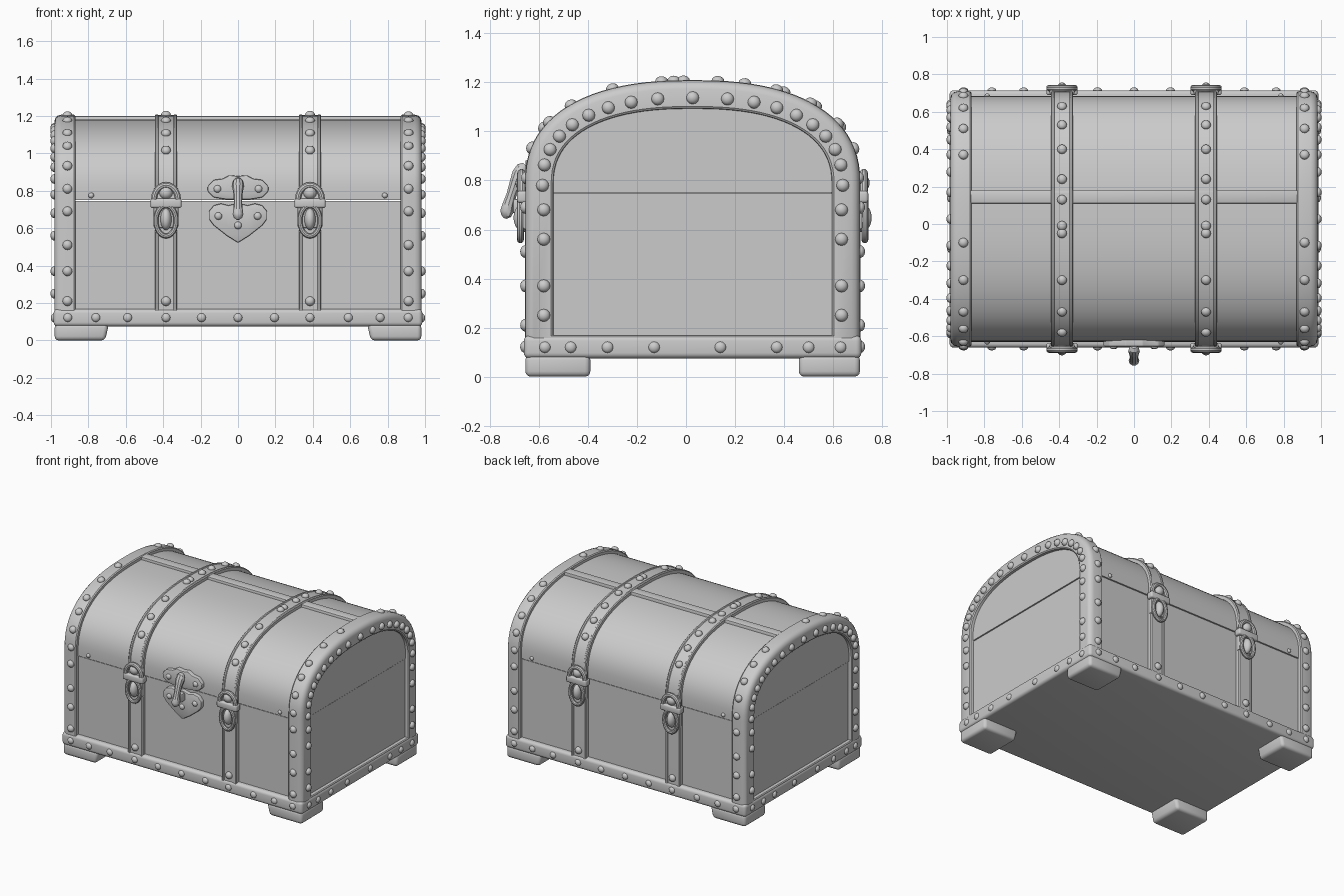
import bpy, bmesh
from math import sin, cos, pi, sqrt
from mathutils import Vector, Matrix

if "Cube" in bpy.data.objects:
    bpy.data.objects.remove(bpy.data.objects["Cube"])

CY, HALF, SPRING, RISE, POW = 0.027, 0.682, 0.78, 0.427, 2.4
FRONT, BACK = CY - HALF, CY + HALF
END = 0.982


def add(name, bm, bevel=0, segs=3):
    bmesh.ops.recalc_face_normals(bm, faces=bm.faces)
    me = bpy.data.meshes.new(name)
    bm.to_mesh(me)
    bm.free()
    ob = bpy.data.objects.new(name, me)
    bpy.context.collection.objects.link(ob)
    if bevel:
        m = ob.modifiers.new("round", 'BEVEL')
        m.width, m.segments, m.limit_method = bevel, segs, 'ANGLE'
    return ob


def arch(t, i=0):
    """Point (y, z) on the domed outline, inset by i."""
    c, s = cos(t), max(0, sin(t))
    return (CY + (HALF - i) * (abs(c) ** (2 / POW)) * (1 if c > 0 else -1),
            SPRING + (RISE - i) * s ** (2 / POW))


def outline(i, z0, n=44):
    return ([(FRONT + i, z0)] + [arch(pi - pi * k / n, i) for k in range(n + 1)]
            + [(BACK - i, z0)])


def loft(name, sections):
    """Skin outlines given as (x, inset, bottom z)."""
    bm = bmesh.new()
    loops = [[bm.verts.new((x, y, z)) for y, z in outline(i, z0)] for x, i, z0 in sections]
    for a, b in zip(loops, loops[1:]):
        for k in range(len(a)):
            j = (k + 1) % len(a)
            bm.faces.new((a[k], a[j], b[j], b[k]))
    bm.faces.new(loops[0])
    bm.faces.new(loops[-1])
    return add(name, bm)


def box(name, lo, hi, bevel=0, segs=3):
    lo, hi = Vector(lo), Vector(hi)
    bm = bmesh.new()
    bmesh.ops.create_cube(bm, size=1, matrix=Matrix.Translation((lo + hi) / 2)
                          @ Matrix.Diagonal((*(hi - lo), 1)))
    return add(name, bm, bevel, segs)


def plate(name, half, y0, y1, bevel):
    """Flat plate from the right half of a symmetric (x, z) outline."""
    pts = half + [(-x, z) for x, z in reversed(half) if x > 0]
    bm = bmesh.new()
    a = [bm.verts.new((x, y0, z)) for x, z in pts]
    b = [bm.verts.new((x, y1, z)) for x, z in pts]
    bm.faces.new(a)
    bm.faces.new(b)
    for k in range(len(a)):
        j = (k + 1) % len(a)
        bm.faces.new((a[k], a[j], b[j], b[k]))
    return add(name, bm, bevel, 2)


def tube(name, pts, r, radii=None, cyclic=False):
    cu = bpy.data.curves.new(name, 'CURVE')
    cu.dimensions, cu.bevel_depth, cu.bevel_resolution, cu.use_fill_caps = '3D', r, 3, True
    sp = cu.splines.new('POLY')
    sp.points.add(len(pts) - 1)
    for k, p in enumerate(pts):
        sp.points[k].co = (*p, 1)
        sp.points[k].radius = radii[k] if radii else 1
    sp.use_cyclic_u = cyclic
    ob = bpy.data.objects.new(name, cu)
    bpy.context.collection.objects.link(ob)


def domes(name, items, r=0.026, h=0.021):
    """Rivet heads at (position, normal)."""
    bm = bmesh.new()
    for p, n in items:
        rot = Vector(n).to_track_quat('Z', 'Y').to_matrix().to_4x4()
        bmesh.ops.create_uvsphere(bm, u_segments=12, v_segments=8, radius=1,
                                  matrix=Matrix.Translation(p) @ rot @ Matrix.Diagonal((r, r, h, 1)))
    add(name, bm)


def roof(x, y):
    u = abs(y - CY) / HALF
    v = (1 - u ** POW) ** (1 / POW)
    n = Vector((0, (1 if y > CY else -1) * u ** (POW - 1) / HALF, v ** (POW - 1) / RISE))
    return (x, y, SPRING + RISE * v), n.normalized()


# chest body and lid
box("chest_body", (-0.952, FRONT + 0.03, 0.1), (0.952, BACK - 0.03, 0.746))
loft("lid", [(-0.957, 0.025, 0.751), (0.957, 0.025, 0.751)])
box("lid_top_strip", (-0.9, 0.11, 1.15), (0.9, 0.18, 1.2), 0.006, 2)

# base trim and feet
box("base_trim", (-END - 0.004, FRONT - 0.006, 0.075), (END + 0.004, BACK + 0.006, 0.168), 0.022, 4)
for sx in (-1, 1):
    for side, y0, y1 in (("front", FRONT, -0.39), ("back", 0.46, BACK)):
        bm = bmesh.new()
        bmesh.ops.create_cube(bm, size=1, matrix=Matrix.Translation((sx * 0.835, (y0 + y1) / 2, 0.045))
                              @ Matrix.Diagonal((0.29, y1 - y0, 0.09, 1)))
        for v in bm.verts:
            if abs(v.co.x) < 0.8 and v.co.z < 0.04:
                v.co.x += sx * 0.02
        add(f"{side}_foot", bm, 0.022, 3)

# corner frames at both ends
for s, side in ((-1, "left"), (1, "right")):
    prof = [(0.87, 0.035, 0.1), (0.87, 0.006, 0.1), (0.877, 0, 0.1), (0.945, 0, 0.1),
            (0.963, 0.005, 0.1), (0.976, 0.017, 0.11), (END, 0.034, 0.12),
            (END, 0.105, 0.165), (END - 0.006, 0.113, 0.17), (0.945, 0.115, 0.17)]
    loft(f"{side}_end_frame", [(s * x, i, z) for x, i, z in prof])

# two strap bands
for s in (-1, 1):
    loft("strap_band", [(s * 0.385 + x, i, 0.1) for x, i in
                        ((-0.06, 0.04), (-0.06, 0.004), (-0.054, -0.002), (-0.044, -0.002), (-0.04, 0.003),
                         (0.04, 0.003), (0.044, -0.002), (0.054, -0.002), (0.06, 0.004), (0.06, 0.04))])

# rivets on frames, straps and base
frame, strap, base = [], [], []
for sx in (-1, 1):
    for z in (0.21, 0.37, 0.51, 0.69, 0.81):
        for y, n in ((FRONT, -1), (BACK, 1)):
            frame.append(((sx * 0.912, y + (0.004 * -n if z > 0.8 else 0), z), (0, n, 0)))
    for y in (-0.63, -0.56, -0.47, -0.3, -0.1, 0.37, 0.51, 0.62, 0.685):
        frame.append(roof(sx * 0.912, y))
    for z in (0.25, 0.37, 0.56, 0.68):
        for y in (FRONT + 0.075, BACK - 0.075):
            frame.append(((sx * END, y, z), (sx, 0, 0)))
    for k in range(19):
        y, z = arch(pi * k / 18, 0.07)
        frame.append(((sx * END, y, z), (sx, 0, 0)))
    for y in (-0.47, -0.32, -0.13, 0.14, 0.37, 0.5):
        base.append(((sx * (END + 0.001), y, 0.12), (sx, 0, 0)))
    for y in (-0.58, -0.47, -0.3, -0.05, -0.01, 0.13, 0.24, 0.4, 0.53, 0.63):
        strap.append(roof(sx * 0.385, y))
    for y, n in ((FRONT, -1), (BACK, 1)):
        strap.append(((sx * 0.385, y, 0.21), (0, n, 0)))
    for y in (-0.575, 0.63):
        base.append(((sx * (END + 0.001), y, 0.12), (sx, 0, 0)))
for x in (-0.91, -0.76, -0.59, -0.385, -0.195, 0, 0.195, 0.385, 0.59, 0.76, 0.91):
    base += [((x, FRONT - 0.004, 0.122), (0, -1, 0)), ((x, BACK + 0.004, 0.122), (0, 1, 0))]
domes("frame_rivets", frame)
domes("strap_rivets", strap)
domes("base_rivets", base, 0.024, 0.017)
domes("lid_pins", [((s * 0.785, y, 0.775), (0, n, 0)) for s in (-1, 1)
                   for y, n in ((FRONT + 0.025, -1), (BACK - 0.025, 1))], 0.015, 0.014)


# latches: two in front, two matching clasps behind
def latch(x, y, n, name):
    a = lambda d: y + n * d
    lo = lambda d0, d1: (min(a(d0), a(d1)), max(a(d0), a(d1)))
    y0, y1 = lo(-0.02, 0.012)
    box(name + "_plate", (x - 0.066, y0, 0.6), (x + 0.066, y1, 0.815), 0.01, 2)
    y0, y1 = lo(-0.02, 0.034)
    box(name + "_bar", (x - 0.083, y0, 0.708), (x + 0.083, y1, 0.758), 0.012, 3)
    ring = [(x + 0.054 * cos(k * pi / 12), a(0.02), 0.64 + 0.082 * sin(k * pi / 12)) for k in range(24)]
    tube(name + "_ring", ring, 0.014, cyclic=True)
    hoop = [(x + 0.064 * cos(k * pi / 12), a(0.016), 0.755 + 0.075 * sin(k * pi / 12)) for k in range(13)]
    tube(name + "_hoop", hoop, 0.017)
    for part, z, rx, ry, rz in (("_tongue", 0.648, 0.03, 0.042, 0.058), ("_knob", 0.79, 0.036, 0.034, 0.036)):
        bm = bmesh.new()
        bmesh.ops.create_uvsphere(bm, u_segments=18, v_segments=12, radius=1,
                                  matrix=Matrix.Translation((x, a(0.006), z)) @ Matrix.Diagonal((rx, ry, rz, 1)))
        add(name + part, bm)


for s in (-1, 1):
    latch(s * 0.385, FRONT, -1, "front_latch")
    latch(s * 0.385, BACK, 1, "back_clasp")

# centre lock: winged upper plate, shield lower plate, hanging hasp
plate("lock_upper_plate", [(0, 0.878), (0.045, 0.884), (0.08, 0.865), (0.13, 0.858), (0.162, 0.825),
                           (0.162, 0.795), (0.13, 0.765), (0.07, 0.755), (0, 0.752)],
      FRONT + 0.05, FRONT, 0.007)
plate("lock_lower_plate", [(0, 0.735), (0.05, 0.722), (0.09, 0.732), (0.13, 0.722), (0.156, 0.69),
                           (0.156, 0.65), (0.13, 0.615), (0.06, 0.56), (0, 0.522)],
      FRONT + 0.05, FRONT, 0.007)
domes("lock_rivets", [((x, FRONT, z), (0, -1, 0)) for x, z in
                      ((-0.11, 0.81), (0.11, 0.81), (-0.105, 0.665), (0.105, 0.665), (0, 0.615))], 0.02, 0.014)
tube("lock_hasp", [(0, -0.655, 0.862), (0, -0.667, 0.85), (0, -0.68, 0.825), (0, -0.695, 0.79), (0, -0.712, 0.74),
                   (0, -0.724, 0.70), (0, -0.73, 0.675), (0, -0.734, 0.657), (0, -0.738, 0.645)],
     0.03, [0.5, 0.9, 1.05, 0.85, 0.72, 0.85, 0.95, 0.75, 0.2])
box("lock_staple", (-0.022, -0.705, 0.665), (0.022, -0.63, 0.725), 0.008, 2)

# bake modifiers and curves, then smooth
bpy.ops.object.select_all(action='SELECT')
bpy.context.view_layer.objects.active = bpy.data.objects["chest_body"]
bpy.ops.object.convert(target='MESH')
bpy.ops.object.shade_smooth_by_angle(angle=0.6)
